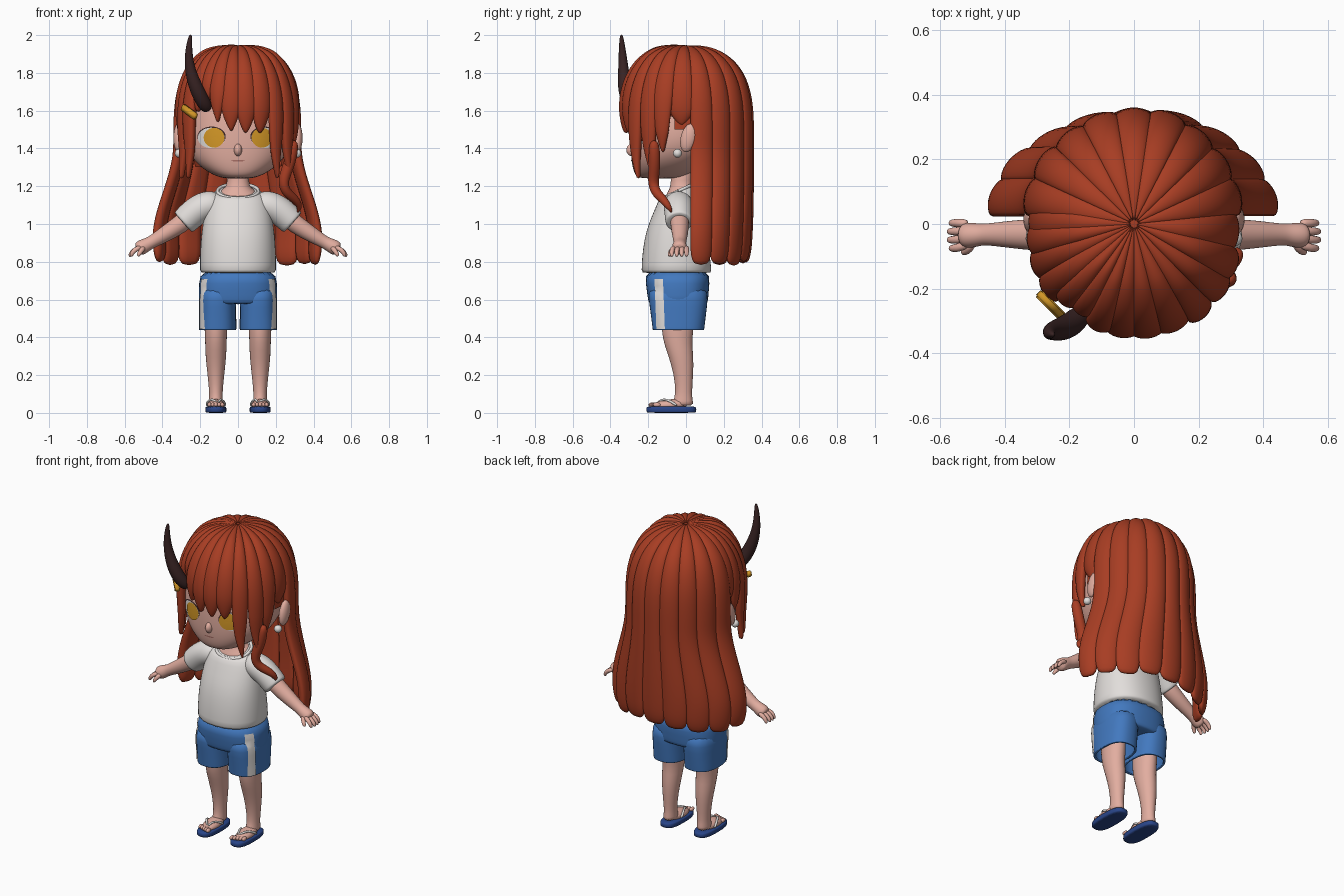
import bpy, bmesh, math, random
from mathutils import Vector, Matrix
from mathutils.bvhtree import BVHTree

if "Cube" in bpy.data.objects:
    bpy.data.objects.remove(bpy.data.objects["Cube"])

random.seed(4)
PI = math.pi


def material(name, r, g, b):
    m = bpy.data.materials.new(name)
    m.diffuse_color = (r, g, b, 1)
    m.use_nodes = True
    m.node_tree.nodes["Principled BSDF"].inputs["Base Color"].default_value = m.diffuse_color
    return m


HAIR = material("auburn", 0.39, 0.047, 0.017)
SKIN = material("skin", 0.76, 0.42, 0.35)
CLOTH = material("off_white", 0.76, 0.73, 0.71)
BLUE = material("short_blue", 0.055, 0.19, 0.52)
NAVY = material("sandal_blue", 0.022, 0.06, 0.25)
GOLD = material("amber", 0.65, 0.31, 0.02)
HORN = material("dark_horn", 0.04, 0.017, 0.017)
LIP = material("lip", 0.42, 0.17, 0.14)


def loft(name, rings, mat, subsurf=1, cap0=True, cap1=True):
    """Skin a list of closed point rings."""
    bm = bmesh.new()
    vs = [[bm.verts.new(p) for p in r] for r in rings]
    n = len(rings[0])
    for a, b in zip(vs, vs[1:]):
        for i in range(n):
            bm.faces.new((a[i], a[(i + 1) % n], b[(i + 1) % n], b[i]))
    if cap0:
        bm.faces.new(vs[0][::-1])
    if cap1:
        bm.faces.new(vs[-1])
    bmesh.ops.recalc_face_normals(bm, faces=bm.faces)
    return finish(name, bm, mat, subsurf)


def finish(name, bm, mat, subsurf=0):
    me = bpy.data.meshes.new(name)
    for f in bm.faces:
        f.smooth = True
    bm.to_mesh(me)
    bm.free()
    ob = bpy.data.objects.new(name, me)
    bpy.context.collection.objects.link(ob)
    me.materials.append(mat)
    if subsurf:
        mod = ob.modifiers.new("smooth", "SUBSURF")
        mod.levels = mod.render_levels = subsurf
    return ob


def body(name, rows, mat, cx=0, n=18, e=2.2, **kw):
    """Stacked superellipses; rows = (z, half width, y front, y back[, tilt])."""
    rings = []
    for z, rx, y0, y1, *t in rows:
        ring = []
        for i in range(n):
            c, s = math.cos(2 * PI * i / n), math.sin(2 * PI * i / n)
            x = rx * math.copysign(abs(c) ** (2 / e), c)
            y = (y1 - y0) / 2 * math.copysign(abs(s) ** (2 / e), s)
            ring.append((cx + x, (y0 + y1) / 2 + y, z + (t[0] * y if t else 0)))
        rings.append(ring)
    return loft(name, rings, mat, **kw)


def tube(name, pts, mat, n=8, subsurf=2):
    """Tapered tube through (x, y, z, radius) points."""
    P = [Vector(p[:3]) for p in pts]
    rings = []
    for i, p in enumerate(P):
        t = (P[min(i + 1, len(P) - 1)] - P[max(i - 1, 0)]).normalized()
        u = t.cross(Vector((0, 1, 0))).normalized()
        v = t.cross(u)
        r = pts[i][3] * 1.08
        rings.append([p + r * (math.cos(2 * PI * k / n) * u + math.sin(2 * PI * k / n) * v) for k in range(n)])
    return loft(name, rings, mat, subsurf)


def ball(name, c, r, mat, tilt=0):
    bm = bmesh.new()
    bmesh.ops.create_uvsphere(bm, u_segments=20, v_segments=12, radius=1)
    bm.transform(Matrix.Translation(c) @ Matrix.Rotation(tilt, 4, 'X') @ Matrix.Diagonal((*r, 1)))
    return finish(name, bm, mat)


def surface(ob):
    return BVHTree.FromObject(ob, bpy.context.evaluated_depsgraph_get())


def decal(name, targets, grid, direction, lift, mat):
    """Thin sheet laid on the nearest target by projecting a grid of start points."""
    bm = bmesh.new()
    d = Vector(direction)
    rows = []
    for row in grid:
        out = []
        for p in row:
            hits = [h for h in (b.ray_cast(Vector(p), d) for b in targets) if h[0]]
            out.append(bm.verts.new(min(hits, key=lambda h: h[3])[0] - d * lift) if hits else None)
        rows.append(out)
    for a, b in zip(rows, rows[1:]):
        for i in range(len(a) - 1):
            q = (a[i], a[i + 1], b[i + 1], b[i])
            if all(q):
                bm.faces.new(q)
    bmesh.ops.recalc_face_normals(bm, faces=bm.faces)
    return finish(name, bm, mat)


# Head, nose, neck
head = body("head", [(1.24, .07, -.235, -.05), (1.255, .125, -.27, 0), (1.30, .2, -.285, .08), (1.36, .255, -.293, .15),
                     (1.44, .285, -.296, .22), (1.55, .285, -.292, .25), (1.7, .26, -.27, .25), (1.82, .18, -.2, .2),
                     (1.87, .06, -.08, .1)], SKIN, n=24, e=2.3, subsurf=2)
ball("nose", (0, -.282, 1.392), (.022, .034, .034), SKIN, .35)
body("neck", [(1.12, .1, -.12, .03, .45), (1.176, .1, -.116, .03, .45), (1.19, .066, -.088, .035, .15),
              (1.22, .058, -.08, .035), (1.32, .06, -.08, .04)], SKIN)

# Face details laid on the head
hb = [surface(head)]


def ellipse_grid(cx, cz, rx, rz):
    return [[(cx + rx * k / 5 * math.cos(2 * PI * i / 28), -1, cz + rz * k / 5 * math.sin(2 * PI * i / 28))
             for i in range(29)] for k in (0.02, 1, 2, 3, 4, 5)]


for s, side in ((-1, "left"), (1, "right")):
    decal(side + "_lash", hb, ellipse_grid(s * .14, 1.463, .075, .053), (0, 1, 0), .002, HORN)
    decal(side + "_eye_white", hb, ellipse_grid(s * .142, 1.456, .071, .054), (0, 1, 0), .004, CLOTH)
    decal(side + "_iris", hb, ellipse_grid(s * .127, 1.457, .055, .052), (0, 1, 0), .007, GOLD)
    ball(side + "_ear", (s * .316, .014, 1.456), (.026, .042, .078), SKIN, -.25)
    ball(side + "_earring", (s * .312, -.045, 1.374), (.023, .023, .023), CLOTH)
decal("mouth", hb, ellipse_grid(0, 1.335, .036, .004), (0, 1, 0), .003, LIP)

# Shirt with round neckline
body("shirt", [(.74, .2, -.235, .135), (.745, .203, -.237, .137), (.82, .203, -.235, .13), (.92, .198, -.222, .115),
               (1.0, .188, -.2, .1), (1.08, .176, -.165, .08), (1.14, .155, -.14, .065), (1.17, .125, -.126, .047, .35),
               (1.176, .104, -.118, .035, .45)], CLOTH, n=24)
cu = bpy.data.curves.new("collar", 'CURVE')
cu.dimensions = '3D'
cu.bevel_depth = .009
sp = cu.splines.new('POLY')
sp.points.add(24)
for i, q in enumerate(sp.points):
    a = 2 * PI * i / 24
    q.co = (.109 * math.cos(a), -.041 + .083 * math.sin(a), 1.174 + .038 * math.sin(a), 1)
cu.materials.append(CLOTH)
bpy.context.collection.objects.link(bpy.data.objects.new("collar", cu))

# Shorts
hips = body("shorts_hips", [(.575, .18, -.188, .105), (.58, .207, -.198, .116), (.62, .209, -.206, .12),
                            (.68, .208, -.213, .125), (.77, .203, -.222, .13)], BLUE, n=24, e=2.5)

for s, side in ((-1, "left"), (1, "right")):
    leg = body(side + "_shorts_leg", [(.44, .1, -.178, .098), (.445, .101, -.179, .099), (.52, .1, -.188, .108),
                                      (.6, .1, -.2, .118), (.68, .095, -.205, .118)], BLUE, cx=s * .108, cap0=False, e=2.5)
    hollow = leg.modifiers.new("cloth", "SOLIDIFY")
    hollow.thickness = .012
    # Side stripe laid on the shorts
    grid = [[(s, -.157 + .045 * j / 3 - .01 * k / 14, .445 + .265 * k / 14) for j in range(4)] for k in range(15)]
    decal(side + "_stripe", [surface(leg), surface(hips)], grid, (-s, 0, 0), .006, CLOTH)
    # Sleeve, arm, hand
    tube(side + "_sleeve", [(s * .09, -.04, 1.1, .06), (s * .15, -.04, 1.105, .077), (s * .22, -.038, 1.075, .075),
                            (s * .285, -.036, 1.012, .07), (s * .292, -.036, 1.006, .068)], CLOTH, n=12)
    tube(side + "_arm", [(s * .24, -.035, 1.05, .05), (s * .31, -.033, .995, .048), (s * .38, -.032, .95, .042),
                         (s * .45, -.032, .908, .033), (s * .475, -.033, .895, .033), (s * .51, -.035, .877, .04),
                         (s * .535, -.035, .862, .034)], SKIN, n=10)
    for i in range(4):
        y, back = -.075 + .026 * i, .006 * (i in (0, 3))
        tube(f"{side}_finger_{i}", [(s * .51, y * .8, .88, .015), (s * .545, y, .865, .0145), (s * (.568 - back), y, .845, .013),
                                    (s * (.574 - back), y, .825, .008)], SKIN, n=6, subsurf=1)
    tube(side + "_thumb", [(s * .495, -.05, .88, .016), (s * .51, -.078, .862, .015), (s * .525, -.088, .84, .012),
                           (s * .53, -.088, .828, .007)], SKIN, n=6, subsurf=1)
    # Leg, foot, sandal
    c = s * .117
    body(side + "_leg", [(.56, .064, -.135, .05), (.44, .062, -.132, .042), (.37, .058, -.12, .033), (.3, .057, -.094, .042),
                         (.2, .045, -.064, .04), (.1, .035, -.055, .031), (.06, .038, -.07, .038), (.035, .04, -.08, .042)],
         SKIN, cx=c, n=14, e=2)
    ball(side + "_foot", (c, -.085, .042), (.046, .095, .03), SKIN, .08)
    for i in range(5):
        ball(f"{side}_toe_{i}", (c + s * (-.034 + .017 * i), -.178 + .006 * i, .043), (.011, .02, .012), SKIN)
    body(side + "_sandal", [(0, .054, -.208, .053), (.004, .056, -.211, .056), (.03, .056, -.211, .056),
                            (.035, .054, -.208, .053)], NAVY, cx=c, n=20, e=2.8)
    for k in (-1, 1):
        tube(f"{side}_strap_{k}", [(c - s * .012, -.155, .052, .007), (c + k * .022, -.12, .076, .008),
                                   (c + k * .043, -.08, .062, .008), (c + k * .05, -.045, .036, .008)], CLOTH, n=6, subsurf=1)


# Hair envelope and tapered locks that flow over it
def envelope(ang, d, off):
    """Point on the hair volume at angle, distance d from the crown, offset outward."""
    z, rho = 1.5 + .62 - d, 1
    if d < .62:
        f = d / .62 * PI / 2
        rho, z = math.sin(f) ** .8, 1.5 + (.443 + off) * max(math.cos(f), 0) ** .8
    k = min(max((1.42 - z) / .52, 0), 1)
    k = k * k * (3 - 2 * k)
    c, s = math.cos(ang), math.sin(ang)
    return Vector(((.326 + off + .122 * k) * rho * c, ((.342 if s > 0 else .352) + off) * rho * s, z))


def lock(name, a0, a1, w, zb, s0=.7, taper=.9, curl=0.03):
    if zb > 1.5:
        L = .62 * math.acos(((zb - 1.5) / .443) ** 1.25) / (PI / 2)
    else:
        L = .62 + 1.5 - zb
    m, lift, rings = 26, random.uniform(-.005, .005), []
    for i in range(m + 1):
        s = i / m
        cut = max(0, (s - s0) / (1 - s0)) ** 2
        mid = a0 + (a1 - a0) * s ** 1.5
        wid = w * (1 - taper * cut)
        base = lift - curl * s ** 8
        ring = [(u, base + .022 * (1 - u * u) ** .6 * (1 - .5 * cut)) for u in (-1, -.8, -.4, 0, .4, .8, 1)]
        ring += [(u, base - .035 * (1 - .6 * cut)) for u in (.8, 0, -.8)]
        rings.append([envelope(math.radians(mid + wid * u), .004 + (L - .004) * s, o * min(1, .15 + 3 * s)) for u, o in ring])
    return loft(name, rings, HAIR, 1)


for i in range(9):   # long back curtain
    a = 14.5 + 18.9 * i
    lock(f"back_hair_{i}", a, a, 11, .785 + random.uniform(-.01, .015), .94, .3, .02)
# Bangs, temples and side locks: crown angle, tip angle, half width, tip height, taper start
for i, (a0, a1, w, zb, s0) in enumerate([
        (-110, -111, 9, 1.54, .75), (-98, -97, 10.5, 1.49, .84), (-82, -82, 10.5, 1.48, .84),
        (-66, -67, 10.5, 1.48, .84), (-51, -51, 9, 1.24, .55), (-36, -34, 9, 1.27, .6),
        (-20, -22, 10, 1.38, .6), (-5, -4, 12, 1.52, .9), (-122, -124, 8, 1.66, .85), (-134, -136, 8.5, 1.6, .8),
        (-147, -143, 9, 1.24, .55), (-160, -157, 9, 1.24, .55), (-171, -171, 9, 1.45, .75), (-182, -182, 11, 1.52, .9)]):
    lock(f"front_hair_{i}", a0, a1, w, zb, s0)
tube("curled_lock", [(.3, -.17, 1.45, .03), (.275, -.165, 1.32, .032), (.235, -.175, 1.23, .03), (.25, -.165, 1.17, .027),
                     (.305, -.12, 1.13, .024), (.33, -.09, 1.09, .016), (.315, -.075, 1.06, .005)], HAIR)

# Scalp layer under the locks, open over the face
bm = bmesh.new()
bmesh.ops.create_uvsphere(bm, u_segments=32, v_segments=20, radius=1)
bm.transform(Matrix.Translation((0, 0, 1.5)) @ Matrix.Diagonal((.305, .318, .435, 1)))
bmesh.ops.delete(bm, geom=[v for v in bm.verts if v.co.z < 1.68 - .9 * (v.co.y + .28) or v.co.z < 1.3], context='VERTS')
finish("scalp_hair", bm, HAIR)

# Horn and hair clip
tube("horn", [(-.155, -.27, 1.6, .03), (-.185, -.305, 1.645, .038), (-.222, -.325, 1.72, .037), (-.25, -.33, 1.8, .029),
              (-.262, -.335, 1.88, .022), (-.258, -.34, 1.96, .014), (-.25, -.342, 2.005, .007)], HORN, n=10)
bm = bmesh.new()
bmesh.ops.create_cube(bm, size=1)
bm.transform(Matrix.Translation((-.258, -.25, 1.593)) @ Matrix.Rotation(math.radians(-45), 4, 'Z')
             @ Matrix.Rotation(math.radians(28), 4, 'Y') @ Matrix.Diagonal((.11, .03, .034, 1)))
bmesh.ops.bevel(bm, geom=bm.edges[:], offset=.005, segments=2, affect='EDGES')
finish("hair_clip", bm, GOLD)
